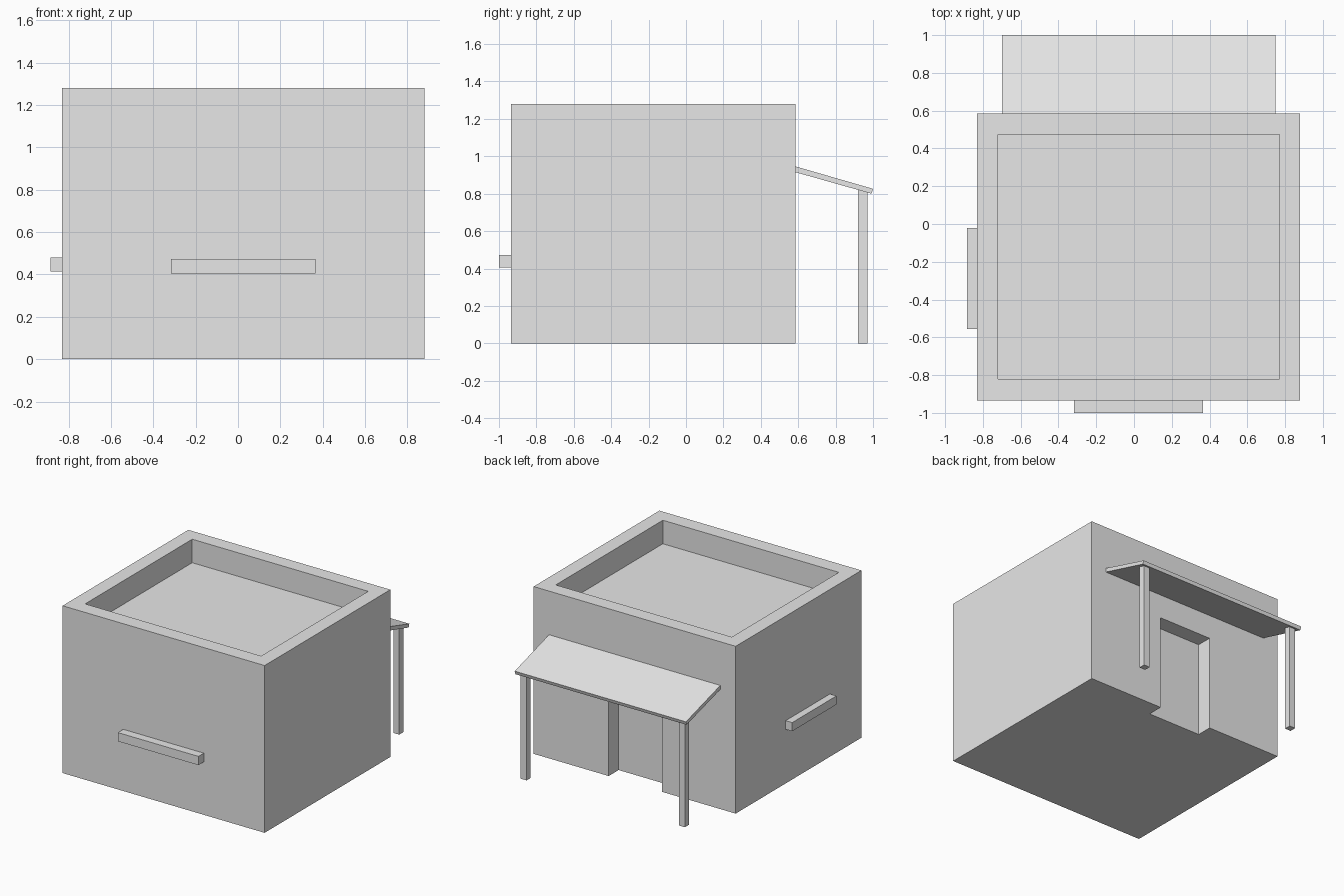
import bpy

if "Cube" in bpy.data.objects:
    bpy.data.objects.remove(bpy.data.objects["Cube"])

plaster = bpy.data.materials.new("pale_plaster")
plaster.diffuse_color = (0.8, 0.8, 0.8, 1)
plaster.use_nodes = True
plaster.node_tree.nodes["Principled BSDF"].inputs["Base Color"].default_value = plaster.diffuse_color


def extrude_profile(name, profile, x0, x1):
    """Extrude a (y, z) outline along x."""
    n = len(profile)
    verts = [(x, y, z) for x in (x0, x1) for y, z in profile]
    faces = [tuple(reversed(range(n))), tuple(range(n, 2 * n))]
    faces += [(i, (i + 1) % n, n + (i + 1) % n, n + i) for i in range(n)]
    mesh = bpy.data.meshes.new(name)
    mesh.from_pydata(verts, [], faces)
    mesh.materials.append(plaster)
    obj = bpy.data.objects.new(name, mesh)
    bpy.context.collection.objects.link(obj)
    return obj


def box(name, x, y, z):
    outline = [(y[0], z[0]), (y[1], z[0]), (y[1], z[1]), (y[0], z[1])]
    return extrude_profile(name, outline, *x)


def carve(target, cutter):
    mod = target.modifiers.new("carve", 'BOOLEAN')
    mod.operation = 'DIFFERENCE'
    mod.solver = 'EXACT'
    mod.object = cutter
    bpy.context.view_layer.objects.active = target
    bpy.ops.object.modifier_apply(modifier=mod.name)
    bpy.data.objects.remove(cutter)


# House block with sunken flat roof and recessed back doorway
house = box("house_walls", (-0.83, 0.88), (-0.935, 0.585), (0, 1.28))
carve(house, box("roof_cutter", (-0.72, 0.77), (-0.82, 0.475), (1.10, 1.5)))
carve(house, box("door_cutter", (-0.205, 0.245), (0.465, 0.8), (-0.2, 0.73)))

# Window ledges on the front and left walls
box("front_ledge", (-0.317, 0.365), (-1.0, -0.935), (0.405, 0.472))
box("left_ledge", (-0.885, -0.83), (-0.555, -0.02), (0.414, 0.48))

# Sloping porch roof
extrude_profile("porch_roof",
                [(0.585, 0.915), (0.992, 0.80), (1.0, 0.826), (0.585, 0.946)],
                -0.70, 0.75)

# Porch posts, tops following the roof slope
for side, x in (("left", -0.67), ("right", 0.67)):
    extrude_profile(side + "_porch_post",
                    [(0.92, 0), (0.97, 0), (0.97, 0.808), (0.92, 0.822)],
                    x, x + 0.05)
